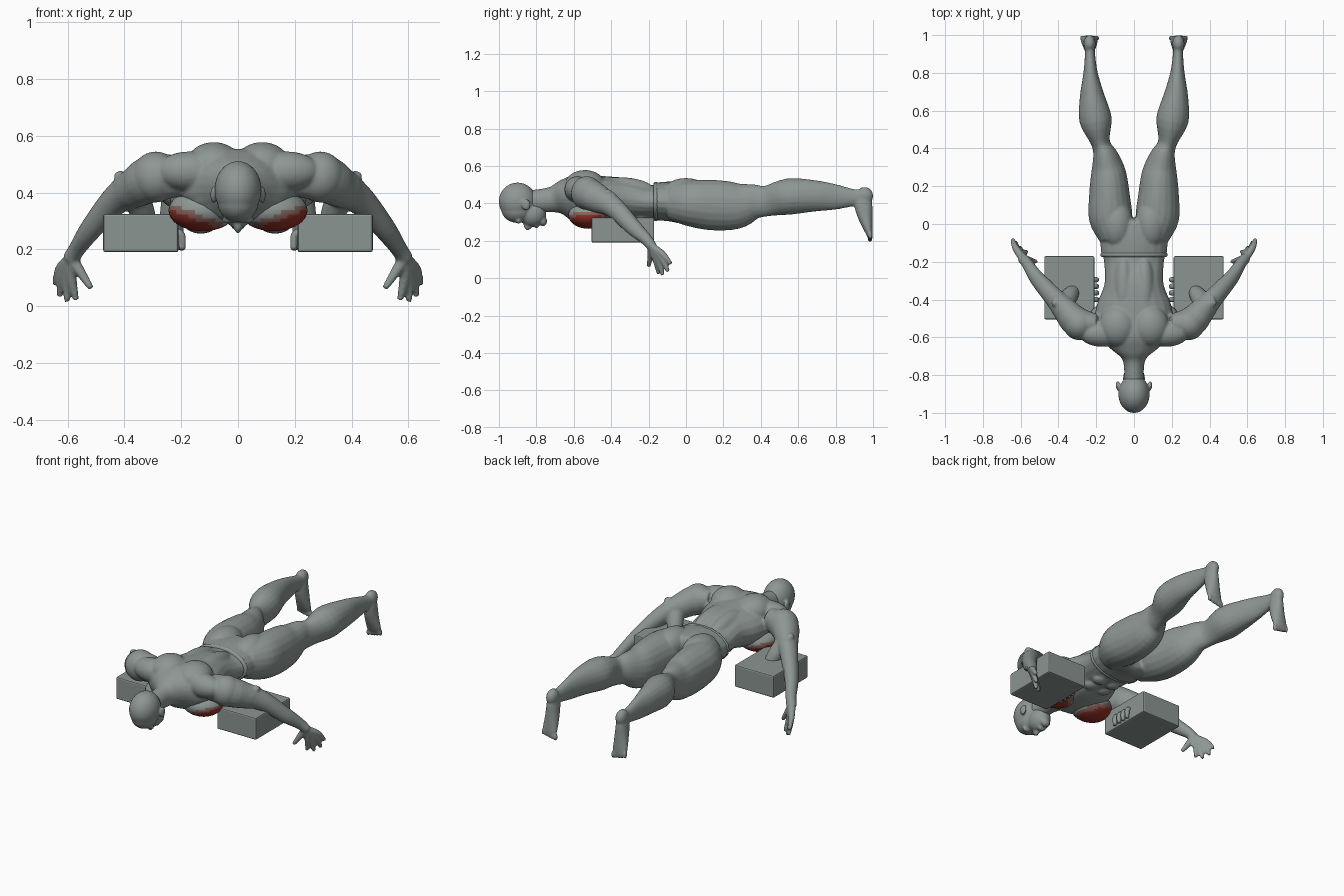
import bpy, bmesh, math, random
from mathutils import Vector, Matrix

random.seed(4)
cube = bpy.data.objects.get("Cube")
if cube:
    bpy.data.objects.remove(cube, do_unlink=True)

SIDES = 20
BOTH = (1, -1)


def material(name, rgb):
    mat = bpy.data.materials.new(name)
    mat.use_nodes = True
    colour = (*rgb, 1)
    mat.diffuse_color = colour
    bsdf = mat.node_tree.nodes["Principled BSDF"]
    bsdf.inputs["Base Color"].default_value = colour
    bsdf.inputs["Roughness"].default_value = 0.6
    return mat


grey = material("body grey", (.27, .31, .3))
block_grey = material("block grey", (.26, .3, .285))
red = material("muscle red", (.3, .03, .02))
blend = material("muscle edge brown", (.26, .13, .11))


def catmull(p, q, r, s, t):
    return [b + t / 2 * (c - a + t * (2 * a - 5 * b + 4 * c - d + t * (3 * (b - c) + d - a)))
            for a, b, c, d in zip(p, q, r, s)]


def loft(bm, rings, sides=(1,), steps=4):
    """Closed tube through rings of (x, y, z, half width, half depth)."""
    last = len(rings) - 1
    fine = []
    for i in range(last):
        four = [rings[max(0, min(last, i + k))] for k in (-1, 0, 1, 2)]
        fine += [catmull(*four, j / steps) for j in range(steps)]
    fine.append(rings[last])
    for side in sides:
        loops = []
        for i, ring in enumerate(fine):
            centre = Vector(ring[:3])
            before = Vector(fine[max(i - 1, 0)][:3])
            after = Vector(fine[min(i + 1, len(fine) - 1)][:3])
            along = (after - before).normalized()
            across = Vector((1, 0, 0))
            across = (across - along * along.dot(across)).normalized()
            depth = along.cross(across)
            loop = []
            for k in range(SIDES):
                angle = math.tau * k / SIDES
                p = centre + across * ring[3] * math.cos(angle) + depth * ring[4] * math.sin(angle)
                loop.append(bm.verts.new((p.x * side, p.y, p.z)))
            loops.append(loop)
        for a, b in zip(loops, loops[1:]):
            for k in range(SIDES):
                n = (k + 1) % SIDES
                bm.faces.new((a[k], a[n], b[n], b[k]))
        bm.faces.new(loops[0])
        bm.faces.new(loops[-1])


def ball(bm, centre, radii, sides=(1,)):
    for side in sides:
        place = Matrix.Translation((centre[0] * side, centre[1], centre[2]))
        bmesh.ops.create_uvsphere(bm, u_segments=28, v_segments=16, radius=1,
                                  matrix=place @ Matrix.Diagonal((*radii, 1)))


def finish(bm, name, mats, voxel=None, smooth=True):
    bmesh.ops.recalc_face_normals(bm, faces=bm.faces)
    for face in bm.faces:
        face.smooth = smooth
    mesh = bpy.data.meshes.new(name)
    bm.to_mesh(mesh)
    bm.free()
    for mat in mats:
        mesh.materials.append(mat)
    obj = bpy.data.objects.new(name, mesh)
    bpy.context.collection.objects.link(obj)
    if voxel:
        # Fuse the overlapping muscles into one skin
        skin = obj.modifiers.new("fuse", "REMESH")
        skin.mode = "VOXEL"
        skin.voxel_size = voxel
        skin.use_smooth_shade = True
        relax = obj.modifiers.new("relax", "SMOOTH")
        relax.factor = 0.5
        relax.iterations = 4
    return obj


# Head: skull, brow, jaw, nose, lips and ears
bm = bmesh.new()
ball(bm, (0, -.9, .41), (.083, .101, .101))
ball(bm, (0, -.9, .37), (.073, .088, .075))
ball(bm, (0, -.82, .345), (.058, .072, .07))
ball(bm, (0, -.765, .305), (.03, .022, .028))
ball(bm, (0, -.845, .29), (.016, .025, .034))
ball(bm, (0, -.8, .285), (.026, .016, .018))
ball(bm, (.03, -.895, .305), (.026, .014, .014), BOTH)
ball(bm, (.086, -.855, .393), (.011, .024, .03), BOTH)
finish(bm, "head", [grey], voxel=.006)

# Torso from neck to waist
bm = bmesh.new()
loft(bm, [
    (0, -.83, .41, .052, .06), (0, -.72, .42, .06, .068),
    (0, -.66, .43, .125, .095), (0, -.6, .43, .19, .125),
    (0, -.52, .42, .21, .13), (0, -.42, .42, .195, .125),
    (0, -.32, .425, .157, .11), (0, -.22, .41, .157, .092),
    (0, -.15, .41, .168, .088)])
# Shoulder blades, trapezius, back columns and abdominals
ball(bm, (.085, -.54, .495), (.1, .11, .083), BOTH)
ball(bm, (.17, -.58, .475), (.12, .07, .07), BOTH)
ball(bm, (.055, -.36, .46), (.06, .2, .08), BOTH)
for y in (-.4, -.32, -.24):
    ball(bm, (.045, y, .33), (.042, .038, .025), BOTH)

# Arms: deltoid, upper arm, forearm
ball(bm, (.29, -.53, .455), (.085, .085, .09), BOTH)
loft(bm, [
    (.2, -.54, .46, .06, .075), (.3, -.52, .45, .08, .085),
    (.36, -.46, .42, .068, .075), (.405, -.41, .395, .055, .062),
    (.45, -.36, .355, .048, .053), (.52, -.28, .27, .038, .044),
    (.565, -.21, .205, .03, .032), (.59, -.18, .165, .03, .026)], BOTH)
# Torn-looking folds around the elbow
for i in range(12):
    spot = (random.uniform(.34, .42), random.uniform(-.47, -.38), random.uniform(.37, .47))
    ball(bm, spot, [random.uniform(.012, .028) for k in range(3)], BOTH)

# Hand: each digit runs from wrist over knuckle to tip
wrist = (.587, -.185, .17)
digits = [((.628, -.125, .13), (.643, -.08, .075)),
          ((.62, -.13, .105), (.627, -.095, .035)),
          ((.603, -.145, .092), (.602, -.125, .016)),
          ((.585, -.16, .09), (.57, -.145, .022)),
          ((.555, -.19, .12), (.517, -.2, .062))]
for knuckle, tip in digits:
    loft(bm, [(*wrist, .022, .02), (*knuckle, .018, .017), (*tip, .011, .011)], BOTH)

# Folded forearm resting into the block
loft(bm, [(.37, -.43, .41, .05, .05), (.34, -.38, .34, .045, .045),
          (.31, -.34, .27, .03, .03)], BOTH)
finish(bm, "torso_and_arms", [grey], voxel=.007)

# Finger ends gripping the inner side of the blocks
bm = bmesh.new()
for k in range(4):
    y = -.4 + .035 * k
    loft(bm, [(.225, y, .262, .014, .014), (.2, y, .25, .014, .014),
              (.197, y, .2, .011, .011)], BOTH)
finish(bm, "gripping_fingers", [grey])

# Hips and legs
bm = bmesh.new()
loft(bm, [(0, -.17, .41, .173, .1), (0, -.08, .41, .18, .107),
          (0, 0, .4, .18, .11), (0, .03, .4, .15, .09)])
ball(bm, (.09, 0, .45), (.085, .13, .085), BOTH)
loft(bm, [
    (.1, -.08, .41, .08, .1), (.123, .03, .4, .115, .125),
    (.13, .15, .39, .108, .135), (.135, .27, .388, .093, .125),
    (.152, .36, .408, .068, .096), (.177, .43, .412, .05, .082),
    (.203, .55, .436, .086, .097), (.222, .68, .44, .065, .085),
    (.23, .8, .434, .038, .068), (.233, .9, .43, .027, .046),
    (.235, .95, .43, .028, .05)], BOTH)
# Feet with heel and toes
ball(bm, (.235, .955, .44), (.032, .046, .047), BOTH)
loft(bm, [
    (.235, .955, .46, .026, .028), (.235, .948, .4, .033, .048),
    (.235, .958, .33, .04, .04), (.237, .975, .26, .047, .024),
    (.237, .985, .225, .046, .014)], BOTH)
for k in range(5):
    ball(bm, (.197 + .02 * k, .984, .214 + .004 * k), (.013 - .001 * k, .014, .022), BOTH)
finish(bm, "hips_and_legs", [grey], voxel=.007)

# Waistband edge
bm = bmesh.new()
loft(bm, [(0, -.174, .41, .171, .098), (0, -.168, .41, .177, .103),
          (0, -.158, .41, .177, .104), (0, -.15, .41, .17, .098)])
finish(bm, "waistband", [grey])

# Chest muscles, coloured by height and distance from the middle
bm = bmesh.new()
ball(bm, (.125, -.52, .338), (.12, .11, .074), BOTH)
for face in bm.faces:
    c = face.calc_center_median()
    level = c.z - .36 * abs(c.x)
    face.material_index = 2 if level < .25 else 1 if level < .272 else 0
finish(bm, "chest_muscles", [grey, blend, red])

# Support blocks
for label, side in (("left", 1), ("right", -1)):
    bm = bmesh.new()
    size = Matrix.Diagonal((.265, .335, .135, 1))
    place = Matrix.Translation((.3425 * side, -.3375, .2575))
    bmesh.ops.create_cube(bm, size=1, matrix=place @ size)
    block = finish(bm, label + "_block", [block_grey], smooth=False)
    bevel = block.modifiers.new("soft edge", "BEVEL")
    bevel.width = .008
    bevel.segments = 2
